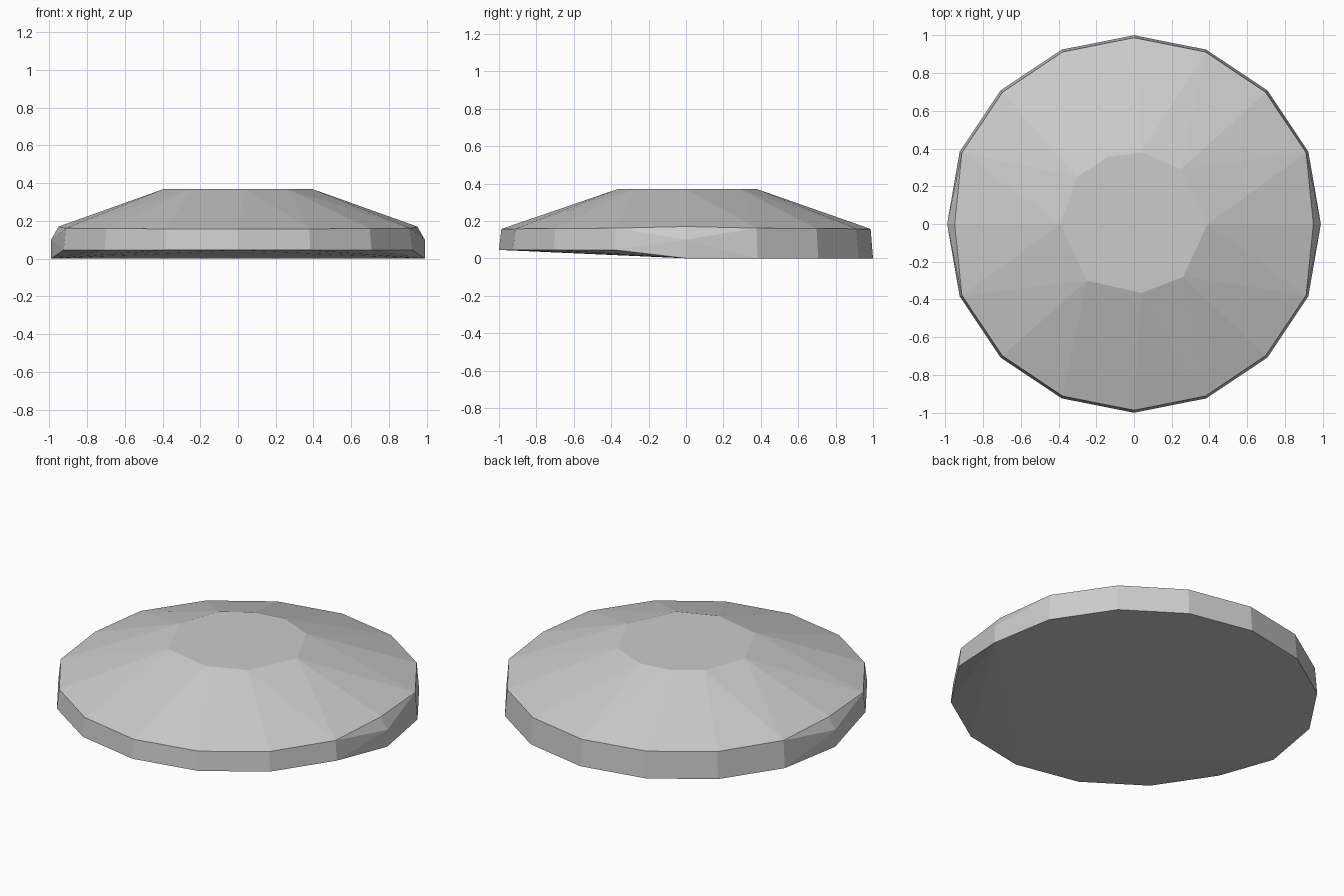
import bpy, bmesh, math

if "Cube" in bpy.data.objects:
    bpy.data.objects.remove(bpy.data.objects["Cube"])

SIDES = 16


def ring(radius, height):
    """Points of a 16-sided ring; radius and height depend on the direction (c, s)."""
    pts = []
    for i in range(SIDES):
        a = 2 * math.pi * i / SIDES
        c, s = math.cos(a), math.sin(a)
        r = radius(c, s)
        pts.append((r * c, r * s, height(c, s)))
    return pts


def at_side(c, s):
    return abs(s) < 0.01


# Base rim: flat at the back, lifted along the front half
points = ring(lambda c, s: 0.99 if at_side(c, s) else 1.0,
              lambda c, s: 0.045 if s < -0.01 else 0.0)

# Short vertical wall at the left and right ends
points += [(sx * 0.99, 0, 0.10) for sx in (-1, 1)]

# Upper rim: slightly smaller, chamfered at the left and right ends
points += ring(lambda c, s: 0.95 if at_side(c, s) else 0.987,
               lambda c, s: 0.17 if at_side(c, s) else 0.157 + 0.005 * c * c)

# Irregular flat top facet
top = [(-0.39, 0), (-0.30, 0.25), (-0.14, 0.355), (0.04, 0.38), (0.25, 0.29),
       (0.39, 0), (0.26, -0.28), (0.04, -0.365), (-0.25, -0.30)]
points += [(x, y, 0.37) for x, y in top]

# Wrap everything in a convex faceted shell
bm = bmesh.new()
for p in points:
    bm.verts.new(p)
bmesh.ops.convex_hull(bm, input=bm.verts[:])
bmesh.ops.delete(bm, geom=[v for v in bm.verts if not v.link_faces], context='VERTS')
bmesh.ops.recalc_face_normals(bm, faces=bm.faces[:])
mesh = bpy.data.meshes.new("faceted_disc")
bm.to_mesh(mesh)
bm.free()

grey = bpy.data.materials.new("stone grey")
grey.diffuse_color = (0.6, 0.6, 0.6, 1)
grey.use_nodes = True
grey.node_tree.nodes["Principled BSDF"].inputs["Base Color"].default_value = grey.diffuse_color
mesh.materials.append(grey)

disc = bpy.data.objects.new("faceted_disc", mesh)
bpy.context.collection.objects.link(disc)
